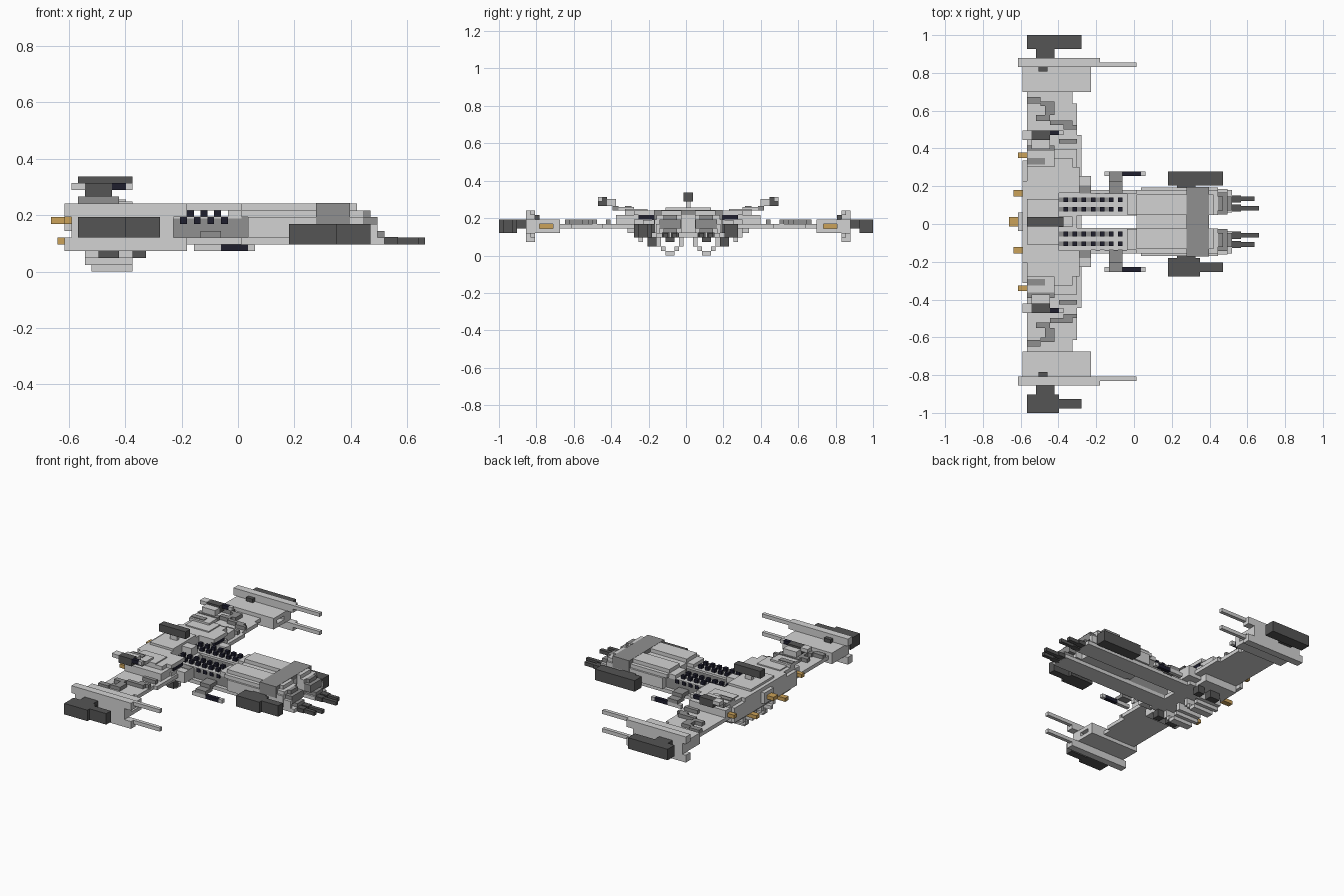
import bpy

cube = bpy.data.objects.get("Cube")
if cube:
    bpy.data.objects.remove(cube)

V = 2 / 83            # one block
X0 = -27.5            # rear end, in blocks
YC = 0.5              # symmetry plane, in blocks


def material(name, rgb):
    m = bpy.data.materials.new(name)
    m.use_nodes = True
    m.diffuse_color = (*rgb, 1)
    m.node_tree.nodes["Principled BSDF"].inputs["Base Color"].default_value = (*rgb, 1)
    return m


LIGHT = material("light grey", (0.65, 0.65, 0.65))
MID = material("mid grey", (0.28, 0.28, 0.28))
DARK = material("dark grey", (0.09, 0.09, 0.09))
NAVY = material("navy black", (0.013, 0.013, 0.027))
GOLD = material("gold", (0.6, 0.36, 0.1))


def box(name, mat, xs, ys, zs):
    """Block between grid limits; y counts from the symmetry plane."""
    lo = [(xs[0] + X0) * V, (ys[0] + YC) * V, zs[0] * V]
    hi = [(xs[1] + X0) * V, (ys[1] + YC) * V, zs[1] * V]
    verts = [(x, y, z) for x in (lo[0], hi[0]) for y in (lo[1], hi[1]) for z in (lo[2], hi[2])]
    faces = [(0, 1, 3, 2), (4, 6, 7, 5), (0, 4, 5, 1), (2, 3, 7, 6), (0, 2, 6, 4), (1, 5, 7, 3)]
    mesh = bpy.data.meshes.new(name)
    mesh.from_pydata(verts, [], faces)
    mesh.materials.append(mat)
    ob = bpy.data.objects.new(name, mesh)
    bpy.context.collection.objects.link(ob)


def pair(name, mat, xs, ys, zs):
    """The same block on the left and the right."""
    box("left_" + name, mat, xs, ys, zs)
    box("right_" + name, mat, xs, (-ys[1], -ys[0]), zs)


# Wing plates, stepped at the leading edge
pair("outer_wing", LIGHT, (4, 14), (26, 29), (6, 7))
pair("mid_wing", LIGHT, (4, 15), (19, 26), (6, 7))
pair("inner_wing", LIGHT, (4, 16), (10, 19), (6, 7))

# Exposed machinery strips on the wings
for x, end, y, wide in ((4, 7, 26, 1.4), (7, 10, 25.4, 1), (8, 10, 23.4, 2), (6, 9, 22.1, 1.3),
                        (9, 14, 21.2, 1), (12, 15, 20.3, 0.9), (11, 15, 17.2, 1)):
    pair("wing_machinery", MID, (x, end), (y, y + wide), (6.5, 8))

# Hollow wing pods with gold deep inside
pair("pod_roof", LIGHT, (3, 18), (28.5, 34), (7, 8))
pair("pod_floor", LIGHT, (3, 18), (28.5, 34), (5, 6))
pair("pod_inner_wall", LIGHT, (3, 18), (28.5, 30), (6, 7))
pair("pod_outer_wall", LIGHT, (3, 18), (33, 34), (6, 7))
pair("pod_rear_wall", LIGHT, (3, 5), (30, 33), (6, 7))
pair("pod_core", GOLD, (5, 14), (30, 33), (6, 7))

# Wing tip fins with twin barrels
pair("fin", LIGHT, (3, 18), (34, 36), (5, 8))
for level, z, tube in (("upper", 8, 9), ("lower", 3, 4)):
    pair(level + "_fin_rail", LIGHT, (2, 20), (34, 36), (z, z + 2))
    pair(level + "_fin_barrel", LIGHT, (20, 28), (34, 35), (tube, tube + 1))
pair("fin_socket", DARK, (6.5, 8.5), (33, 34), (8, 9))

# Wing tip guns
pair("tip_gun_mount", DARK, (6, 10), (36, 38), (6, 8))
box("left_tip_gun", DARK, (4, 16), (38, 41), (5, 8))
box("right_tip_gun", DARK, (4, 11), (-42, -38), (5, 8))
box("right_tip_gun_muzzle", DARK, (11, 16), (-41, -39), (5, 8))

# Centre section, stepped down ahead of the rear block
pair("centre_shoulder", LIGHT, (4, 15), (9, 16), (6, 9))
pair("shoulder_cap", LIGHT, (4, 14), (9, 14), (9, 10))
pair("inner_shoulder", LIGHT, (11, 14.6), (6.3, 9), (6, 10))
box("centre_block", LIGHT, (3, 11), (-9, 9), (5, 10))
box("centre_step", LIGHT, (11, 15), (-9, 9), (5, 7.9))
box("centre_spine", LIGHT, (11, 14), (-1.2, 1.2), (7.9, 10))
box("centre_keel", LIGHT, (4, 16), (-8, 8), (4, 5))
box("rear_ridge", LIGHT, (4, 11), (-5, 5), (10, 10.6))
pair("shoulder_intake", NAVY, (14.6, 15.4), (7, 11), (8, 9))
pair("shoulder_roof", LIGHT, (14, 15.5), (6.3, 12), (9, 10))
pair("shoulder_front", LIGHT, (13, 15.5), (6.3, 12), (7, 8))
pair("belly_wedge", LIGHT, (4, 14), (8, 12), (4, 6))
pair("belly_gun", DARK, (7, 10), (7, 9), (2, 4))
pair("belly_gun_muzzle", DARK, (12, 14), (7, 9), (2, 4))
pair("rear_bracket", LIGHT, (3, 4), (8, 13.5), (5, 9))

# Dorsal fin block
box("dorsal_neck", LIGHT, (7, 9), (-0.5, 0.5), (10, 12))
box("dorsal_block", DARK, (4, 12), (-1, 1), (12, 14))

# Raised gun arms
pair("arm_root", LIGHT, (5, 12), (9, 14), (9.5, 10.3))
pair("arm_step", LIGHT, (4, 10), (12, 15.5), (10, 10.8))
pair("arm_inner_strip", MID, (4, 8), (12.6, 14), (10.5, 11))
pair("arm_outer_strip", MID, (4, 10), (15.5, 16.8), (10, 11))
pair("arm_post", LIGHT, (5, 9), (16, 18), (11, 12.5))
pair("arm_gun_rear", LIGHT, (3, 5), (18, 20), (12, 13))
pair("arm_gun", DARK, (5, 9), (18, 20), (11, 13))
pair("arm_gun_barrel", NAVY, (9, 11), (19, 20), (12, 13))
pair("arm_gun_tip", LIGHT, (11, 12), (19, 20), (12, 13))

# Belly rings
pair("ring_outer_wall", LIGHT, (5, 12), (6, 7), (2, 4))
pair("ring_inner_wall", LIGHT, (5, 12), (1, 2), (2, 4))
pair("ring_outer_corner", LIGHT, (5, 12), (5, 6), (1, 2))
pair("ring_inner_corner", LIGHT, (5, 12), (2, 3), (1, 2))
pair("ring_base", LIGHT, (6, 12), (3, 5), (0, 1))
pair("ring_core", DARK, (7, 10), (3, 5), (3, 4))

# Rear thrusters
box("centre_thruster_mount", LIGHT, (2, 3), (-2, 2), (6, 9))
box("centre_thruster", GOLD, (0, 2), (-1, 1), (7, 8))
pair("inner_thruster", GOLD, (1, 4), (5.5, 7), (4, 5))
pair("outer_thruster", GOLD, (2, 4), (14, 15.2), (7, 8))

# Twin booms running forward
pair("boom_bottom", LIGHT, (14, 49), (2, 7), (4, 5))
pair("boom_core", MID, (14, 30), (2, 6), (5, 8))
pair("boom_flank", LIGHT, (14, 18), (6, 10), (5, 7.9))
pair("boom_strip", MID, (15.5, 18), (6.2, 8), (7.8, 8))
pair("boom_inner_edge", LIGHT, (11, 28), (1.4, 2.2), (7.5, 8.1))
pair("boom_middle_strip", LIGHT, (11, 28), (3.2, 4.3), (7.5, 8.1))
pair("boom_outer_edge", LIGHT, (11, 28), (5.3, 6.2), (7.8, 8.1))
pair("boom_front_deck", LIGHT, (23, 28), (2.2, 5.3), (7.5, 8.05))
pair("boom_shoulder", LIGHT, (26, 30), (1.6, 6.2), (8, 9))

# Open racks of dark cells standing on the booms
for y in (2.2, 4.3):
    pair("rack_bed", MID, (11, 23), (y, y + 1), (7.5, 8.1))
    for i in range(7):
        pair("rack_cell", NAVY, (12 + 2 * i, 13 + 2 * i), (y, y + 1), (8, 9))
for i in range(5):
    pair("side_cell", NAVY, (17 + 2 * i, 18 + 2 * i), (5.5, 6.3), (7, 8))

# Forward hull
pair("hull_side", LIGHT, (29, 46), (1.5, 7.5), (5, 8))
pair("hull_shoulder", LIGHT, (28, 46), (1.5, 7), (8, 9))
pair("hull_cap", LIGHT, (28, 45), (1.5, 6), (9, 10))
box("hull_bridge", LIGHT, (28, 44), (-1.5, 1.5), (5, 9))
box("hull_band", MID, (39, 44), (-7.6, 7.6), (7, 10.06))

# Stepped nose caps with light cheeks
pair("nose_cap_lower", MID, (46, 49), (2.5, 5.5), (5, 6))
pair("nose_cap_middle", MID, (46, 48), (1.6, 6.4), (6, 8))
pair("nose_cap_upper", MID, (46, 47), (2.5, 5.5), (8, 9))
pair("nose_cheek", LIGHT, (46, 48), (6.4, 7.2), (5, 7))

# Nose barrels
for y, end in ((2.5, 55), (4.5, 54)):
    pair("nose_barrel", DARK, (48.5, end), (y, y + 1), (4, 5))
    pair("nose_barrel_base", DARK, (49, 51), (y - 0.3, y + 1.3), (4, 5.1))

# Side guns of the hull
pair("side_gun_mount", DARK, (37, 41), (7, 8.5), (5, 7))
box("left_side_gun", DARK, (35, 47), (8, 11), (4, 7))
box("right_side_gun", DARK, (35, 42), (-12, -8), (4, 7))
box("right_side_gun_muzzle", DARK, (42, 47), (-11, -9), (4, 7))

# Small guns hung on pylons
pair("pylon_arm", MID, (22, 25), (5, 9), (5, 6))
pair("pylon_drop", MID, (22, 25), (8, 11), (4, 5))
pair("pylon_gun_rear", LIGHT, (21, 25), (10, 11), (3, 4))
pair("pylon_gun_barrel", NAVY, (25, 29), (10, 11), (3, 4))
pair("pylon_gun_tip", LIGHT, (29, 30), (10, 11), (3, 4))
